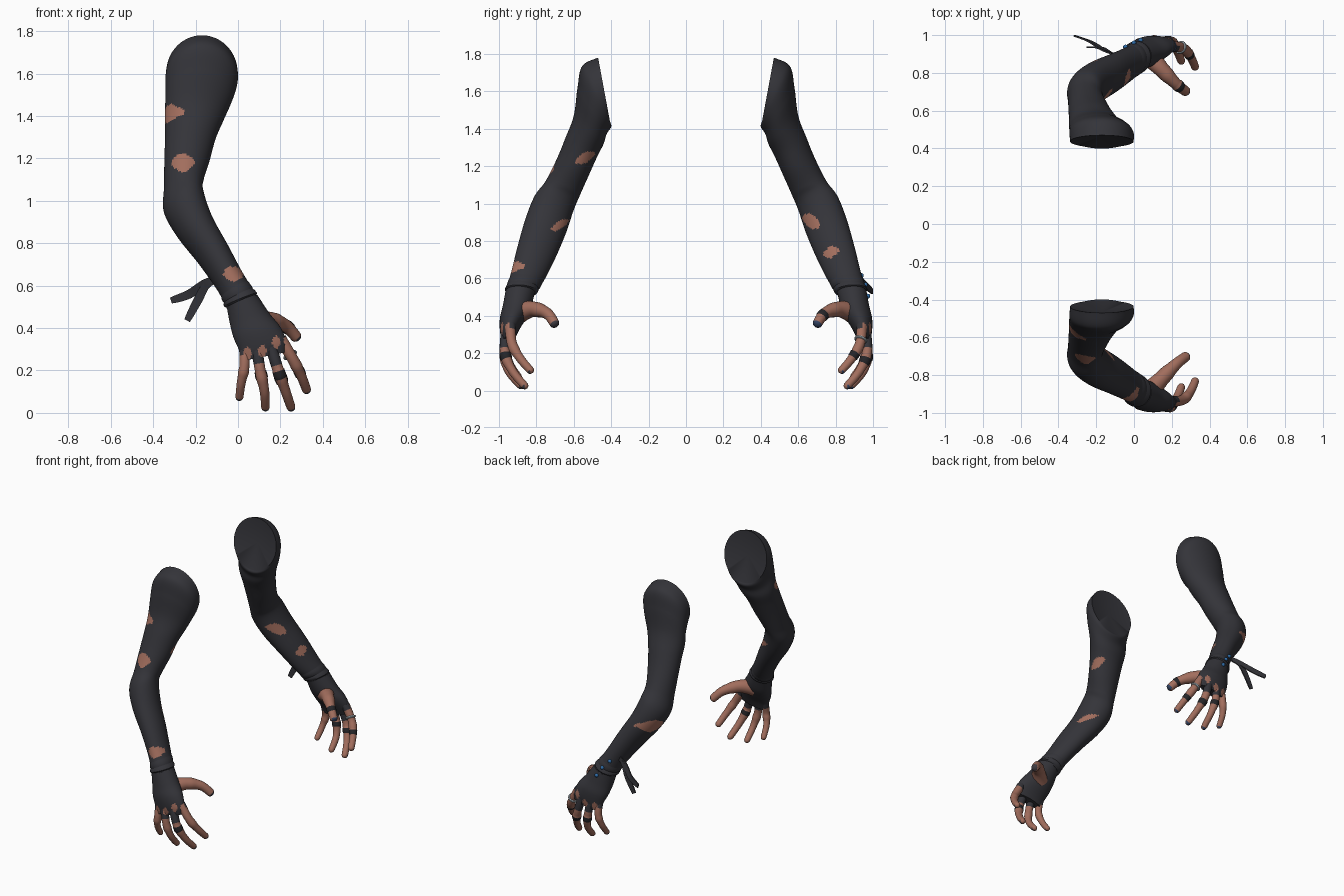
import bpy, math
from mathutils import Vector

if "Cube" in bpy.data.objects:
    bpy.data.objects.remove(bpy.data.objects["Cube"])


def material(name, rgb):
    m = bpy.data.materials.new(name)
    m.diffuse_color = (*rgb, 1)
    m.use_nodes = True
    m.node_tree.nodes["Principled BSDF"].inputs["Base Color"].default_value = m.diffuse_color
    return m


MATS = [material("charcoal_fabric", (.034, .034, .041)),
        material("skin", (.36, .155, .11)),
        material("black_band", (.018, .018, .021)),
        material("dark_nail", (.05, .045, .055)),
        material("silver", (.42, .48, .52)),
        material("blue_gem", (.03, .16, .42)),
        material("blue_nail", (.035, .06, .13))]
FABRIC, SKIN, BAND, NAIL, SILVER, GEM, BLUE_NAIL = range(7)


def spline(rows, n):
    """Smooth interpolation through rows of numbers, n steps per span."""
    out = []
    for i in range(len(rows) - 1):
        a, b, c, d = (rows[max(i - 1, 0)], rows[i], rows[i + 1],
                      rows[min(i + 2, len(rows) - 1)])
        for s in range(n):
            t = s / n
            out.append([.5 * (2 * q + (r - p) * t + (2 * p - 5 * q + 4 * r - w) * t * t
                              + (3 * q - p - 3 * r + w) * t ** 3)
                        for p, q, r, w in zip(a, b, c, d)])
    out.append(list(rows[-1]))
    return out


def loft(name, rings, side, rule, dish=None):
    """Skin a list of rings; side -1 keeps the arm, side +1 mirrors it in y."""
    k = len(rings[0])
    n = len(rings)
    verts = [Vector((p[0], -side * p[1], p[2])) for r in rings for p in r]
    faces = [(i * k + j, i * k + (j + 1) % k, (i + 1) * k + (j + 1) % k, (i + 1) * k + j)
             for i in range(n - 1) for j in range(k)]
    for base, off in ((0, dish or Vector()), ((n - 1) * k, Vector())):
        c = sum((verts[base + j] for j in range(k)), Vector()) / k
        verts.append(c + Vector((off[0], -side * off[1], off[2])))
        m = len(verts) - 1
        faces += [(m, base + (j + 1) % k, base + j) if base == 0
                  else (m, base + j, base + (j + 1) % k) for j in range(k)]
    me = bpy.data.meshes.new(name)
    me.from_pydata(verts, [], faces)
    # make the winding face outwards
    vol = sum(verts[f[0]].dot(verts[f[i]].cross(verts[f[i + 1]]))
              for f in faces for i in range(1, len(f) - 1))
    if vol < 0:
        me.flip_normals()
    for m in MATS:
        me.materials.append(m)
    me.update()
    for p in me.polygons:
        p.material_index = rule(p.center, p.normal, min(p.index // k / (n - 1), 1))
    ob = bpy.data.objects.new(name, me)
    bpy.context.collection.objects.link(ob)
    bpy.ops.object.select_all(action='DESELECT')
    ob.select_set(True)
    bpy.context.view_layer.objects.active = ob
    bpy.ops.object.shade_smooth_by_angle(angle=math.radians(50))
    return ob


def section(row, k=80, grow=0):
    """Oval ring: x centre, x half width, z tilt, outer y z, inner y z."""
    xc, hx, dz, yo, zo, yi, zi = row
    pts = []
    for j in range(k):
        c, s = math.cos(math.tau * j / k), math.sin(math.tau * j / k)
        pts.append(Vector((xc + (hx + grow) * c,
                           (yo + yi) / 2 + ((yo - yi) / 2 - grow) * s,
                           (zo + zi) / 2 + (zo - zi) / 2 * s + dz * c)))
    return pts


def tube(path, n, k, radius):
    """Rings along a smooth path with radius(t)."""
    pts = [Vector(p) for p in spline(path, n)]
    rings = []
    for i, p in enumerate(pts):
        d = (pts[min(i + 1, len(pts) - 1)] - pts[max(i - 1, 0)]).normalized()
        u = Vector((1, -.5, .3))
        u = (u - d * u.dot(d)).normalized()
        v = d.cross(u)
        r = radius(i / (len(pts) - 1))
        rings.append([p + r * (u * math.cos(math.tau * j / k) + v * math.sin(math.tau * j / k))
                      for j in range(k)])
    return rings


def patch_rule(patches, base=FABRIC):
    """Skin holes: (axis, facing sign, u, z, half u, half z, slope)."""
    def rule(c, nrm, t):
        for ax, sg, u, z, a, b, sl in patches:
            du = c[1 - ax] - u
            e = (abs(du) / a) ** 1.5 + (abs(c.z - z - sl * du) / b) ** 1.5
            if nrm[ax] * sg > .12 and e < 1:
                return SKIN
        return base
    return rule


ARM = [(-.17, .168, 0, -.47, 1.78, -.405, 1.43),
       (-.172, .17, 0, -.555, 1.735, -.40, 1.41),
       (-.184, .158, 0, -.58, 1.62, -.425, 1.37),
       (-.205, .14, 0, -.60, 1.47, -.44, 1.32),
       (-.224, .12, 0, -.645, 1.35, -.475, 1.25),
       (-.24, .107, 0, -.69, 1.24, -.52, 1.15),
       (-.255, .094, .02, -.75, 1.12, -.565, 1.05),
       (-.257, .093, .05, -.812, 1.03, -.60, .97),
       (-.205, .083, .045, -.86, .91, -.64, .85),
       (-.115, .067, .045, -.90, .77, -.695, .72),
       (-.035, .06, .04, -.935, .63, -.755, .60),
       (.02, .072, .03, -.965, .525, -.81, .515)]
PALM = [(.02, .072, .03, -.965, .53, -.81, .52),
        (.055, .093, .025, -.98, .45, -.83, .44),
        (.088, .11, .025, -.995, .385, -.86, .38),
        (.115, .112, .02, -.995, .32, -.895, .32),
        (.122, .10, .02, -.985, .265, -.92, .265)]
# name, path, base radius, end of glove stub, bands on front arm, bands on back arm
FINGERS = [("little_finger", [(.03, -.94, .32), (.03, -.96, .22), (.015, -.94, .14), (.005, -.885, .06)],
            .026, .17, [], []),
           ("ring_finger", [(.085, -.96, .32), (.105, -.972, .2), (.125, -.945, .1), (.13, -.87, .012)],
            .028, .24, [], [.4]),
           ("middle_finger", [(.15, -.96, .33), (.19, -.968, .2), (.225, -.925, .1), (.255, -.85, .012)],
            .029, .27, [.38], [.45]),
           ("index_finger", [(.2, -.94, .35), (.26, -.93, .25), (.3, -.885, .17), (.328, -.82, .095)],
            .029, .12, [], [.58]),
           ("thumb", [(.085, -.885, .42), (.15, -.815, .435), (.225, -.74, .41), (.285, -.695, .345)],
            .058, 0, [], [.72])]
HOLES = {-1: [(0, -1, -.565, 1.41, .05, .045, 0), (1, -1, -.26, 1.18, .055, .045, 0),
              (1, -1, -.022, .655, .05, .036, 0), (0, 1, -.54, 1.245, .055, .03, .4),
              (0, 1, -.675, .885, .05, .025, .5)],
         1: [(0, 1, .67, .905, .05, .04, -.4), (0, 1, .775, .74, .045, .03, .3),
             (0, -1, .79, .88, .08, .048, .1)]}

for side, tag in ((-1, "front"), (1, "back")):
    # sleeve with torn holes
    rows = spline(ARM, 14)
    loft(tag + "_sleeve", [section(r) for r in rows], side, patch_rule(HOLES[side]),
         dish=Vector((0, -.03, 0)))

    # wrist wraps
    for w, (at, g) in enumerate(((-5, .008), (-9, .004))):
        band = [section(rows[at + i], 40, g * f) for i, f in
                zip(range(-3, 5, 2), (-.5, .8, 1, -.5))]
        loft(f"{tag}_wrist_wrap_{w}", band, side, lambda c, n, t: FABRIC)

    # gloved palm with knuckle holes
    knuckle_rule = patch_rule([(1, side, x, z, .02, .032, 0) for x, z in
                               ((.045, .28), (.115, .292), (.18, .332), (.235, .34))])
    loft(tag + "_palm", [section(r) for r in spline(PALM, 10)], side, knuckle_rule)

    # fingers with glove stubs, bands and nails
    for name, path, r0, stub, front_bands, back_bands in FINGERS:
        thumb = name == "thumb"
        bands = front_bands if side < 0 else back_bands

        def radius(t):
            r = r0 * (1 - (1.05 * t - .5 * t * t if thumb else .3 * t))
            r += .003 * math.exp(-((t - .45) / .08) ** 2)
            if any(abs(t - b) < .05 for b in bands):
                r += .003
            return r * math.sqrt(max(1 - ((t - .9) / .1) ** 2, .03)) if t > .9 else r

        def rule(c, n, t):
            if any(abs(t - b) < .05 for b in bands):
                return BAND
            if t > .91 and (n.x > .2 if thumb else n.y * side > 0):
                return NAIL if side < 0 else BLUE_NAIL
            return knuckle_rule(c, n, t) if t < stub else SKIN
        loft(f"{tag}_{name}", tube(path, 16, 20, radius), side, rule)


def small(name, mat):
    ob = bpy.context.object
    ob.name = name
    ob.data.materials.append(MATS[mat])
    bpy.ops.object.shade_smooth_by_angle()


# silver ring on the rear index finger
axis = Vector((.055, -.03, -.09))
bpy.ops.mesh.primitive_torus_add(location=(.246, .935, .272), major_radius=.028, minor_radius=.008,
                                 major_segments=28, minor_segments=8,
                                 rotation=axis.to_track_quat('Z', 'Y').to_euler())
small("silver_ring", SILVER)

# blue beads on the rear wrist
for p in ((.035, .972, .505), (0, .958, .565), (-.045, .937, .615)):
    bpy.ops.mesh.primitive_uv_sphere_add(segments=12, ring_count=8, radius=.013, location=p)
    small("wrist_bead", GEM)

# loose tie ends on the rear wrist
for name, path in (("upper_tie", [(-.08, .89, .64), (-.15, .915, .615), (-.23, .965, .56), (-.315, .996, .53)]),
                   ("lower_tie", [(-.09, .89, .63), (-.15, .92, .60), (-.19, .935, .53), (-.24, .935, .435)])):
    pts = [Vector(p) for p in spline(path, 6)]
    rings = []
    for i, p in enumerate(pts):
        t = i / (len(pts) - 1)
        d = (pts[min(i + 1, len(pts) - 1)] - pts[max(i - 1, 0)]).normalized()
        across = d.cross(Vector((0, 1, 0))).normalized() * (.007 + .014 * math.sin(2.6 * t))
        thick = across.cross(d).normalized() * .004
        rings.append([p + across + thick, p - across + thick, p - across - thick, p + across - thick])
    rings = [[Vector((q.x, -q.y, q.z)) for q in r] for r in rings]
    loft(name, rings, 1, lambda c, n, t: FABRIC)
